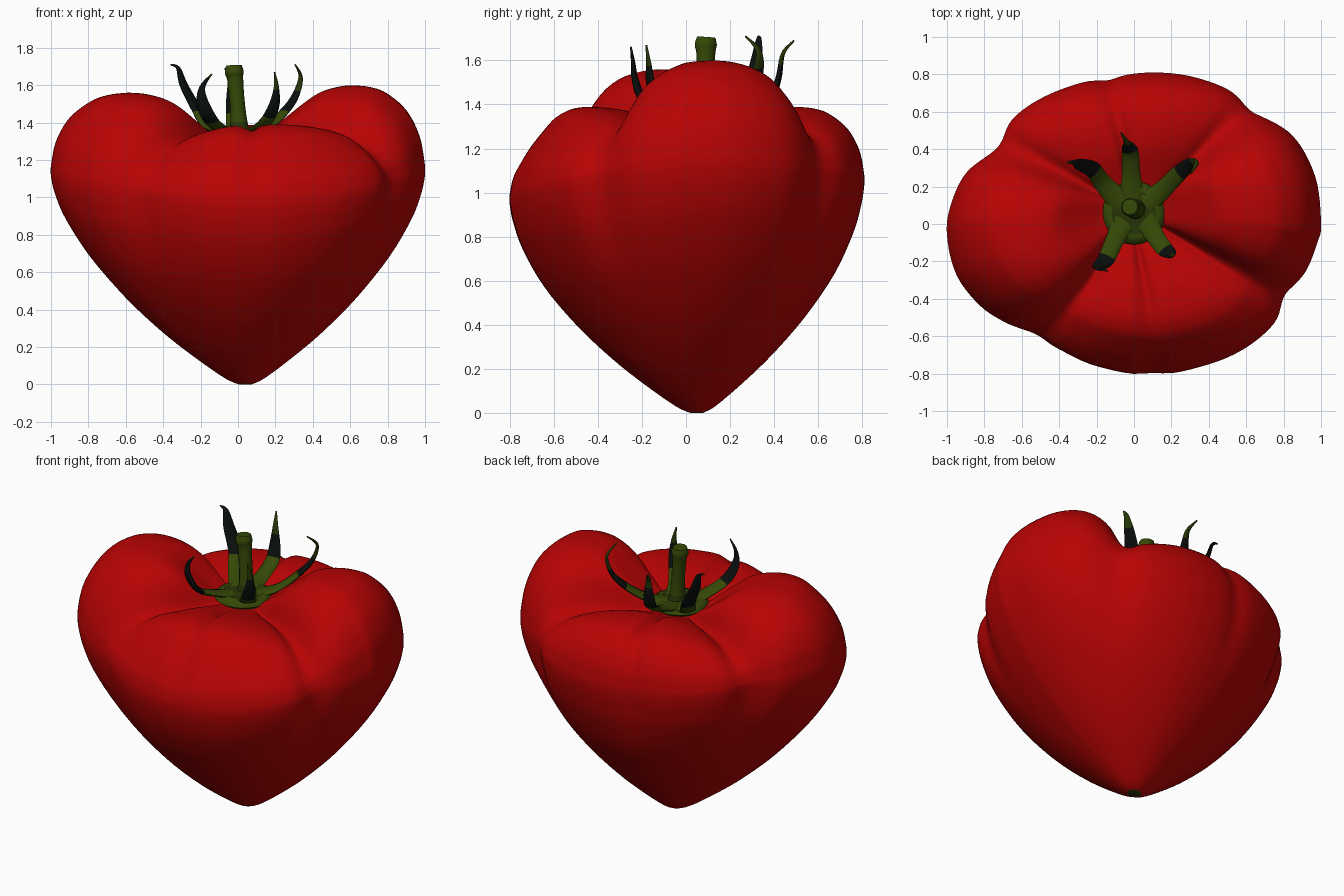
import bpy, bmesh, math
from mathutils import Vector

cube = bpy.data.objects.get("Cube")
if cube:
    bpy.data.objects.remove(cube, do_unlink=True)


def material(name, color):
    mat = bpy.data.materials.new(name)
    mat.use_nodes = True
    mat.diffuse_color = (*color, 1)
    mat.node_tree.nodes["Principled BSDF"].inputs["Base Color"].default_value = (*color, 1)
    return mat


RED = material("ripe red", (0.48, 0.001, 0.001))
GREEN = material("leaf green", (0.036, 0.066, 0.002))
SHADE = material("deep green", (0.02, 0.036, 0.002))
DARK = material("dry black green", (0.003, 0.005, 0.004))


def spline(points, steps, closed=False):
    """Sample a Catmull-Rom curve through the points."""
    pts = [Vector(p) for p in points]
    n = len(pts)
    out = []
    for i in range(n if closed else n - 1):
        if closed:
            a, b, c, d = (pts[(i + k) % n] for k in (-1, 0, 1, 2))
        else:
            a, b, c, d = (pts[min(max(i + k, 0), n - 1)] for k in (-1, 0, 1, 2))
        for s in range(steps):
            t = s / steps
            out.append(b + (c - a) * (t / 2) + (2 * a - 5 * b + 4 * c - d) * (t * t / 2)
                       + (3 * b - a - 3 * c + d) * (t ** 3 / 2))
    if not closed:
        out.append(pts[-1])
    return out


def skin(name, rings, mats, rule=lambda t: 0, angle=60):
    """Join rings of equal length into a closed, smooth shaded object."""
    bm = bmesh.new()
    loops = [[bm.verts.new(p) for p in ring] for ring in rings]
    n = len(loops[0])
    for j in range(len(loops) - 1):
        low, high = loops[j], loops[j + 1]
        for i in range(n):
            k = (i + 1) % n
            face = bm.faces.new((low[i], low[k], high[k], high[i]))
            face.material_index = rule((j + 0.5) / (len(loops) - 1))
    bm.faces.new(loops[0][::-1]).material_index = rule(0)
    bm.faces.new(loops[-1]).material_index = rule(1)
    bmesh.ops.recalc_face_normals(bm, faces=bm.faces)
    mesh = bpy.data.meshes.new(name)
    bm.to_mesh(mesh)
    bm.free()
    obj = bpy.data.objects.new(name, mesh)
    bpy.context.collection.objects.link(obj)
    for mat in mats:
        mesh.materials.append(mat)
    bpy.ops.object.select_all(action="DESELECT")
    obj.select_set(True)
    bpy.context.view_layer.objects.active = obj
    bpy.ops.object.shade_smooth_by_angle(angle=math.radians(angle))
    return obj


def angle_gap(a, degrees):
    return (math.degrees(a) - degrees + 180) % 360 - 180


def ease(a, b, v):
    t = min(max((v - a) / (b - a), 0), 1)
    return t * t * (3 - 2 * t)


# Fruit: widest outline, and lobes as (centre angle, half width, crown height, base height)
AXIS = Vector((0.04, 0.05))
DIMPLE = Vector((0.0, 0.07))
outline = spline([
    (1, 0), (.97, .25), (.85, .47), (.65, .6), (.5, .72), (.3, .79), (.1, .81), (-.1, .79),
    (-.3, .75), (-.5, .67), (-.65, .56), (-.75, .4), (-.9, .27), (-.98, .1), (-1, -.06),
    (-.95, -.27), (-.83, -.43), (-.7, -.52), (-.54, -.59), (-.4, -.67), (-.2, -.76),
    (.1, -.81), (.4, -.75), (.6, -.66), (.75, -.53), (.82, -.38), (.92, -.25), (.98, -.1)], 6, True)
LOBES = [(7, 39, 1.6, 1.18), (192, 40, 1.56, 1.18), (-76, 64, 1.39, 1.13), (100, 66, 1.39, 1.13)]
CREASES = [(-30, 5, .03), (44, 5, .03), (153, 5, .03), (229, 5, .02), (-86, 5, .035), (104, 5, .04)]
lower = spline([(.035, 0), (.11, .03), (.27, .13), (.44, .25), (.63, .41), (.81, .6),
                (.93, .78), (.98, .9), (.997, .97), (1, 1)], 4)
upper = spline([(1, 0), (.997, .12), (.97, .42), (.9, .71), (.79, .91), (.7, .98), (.61, 1)], 5)
inner = spline([(.61, 1), (.53, .975), (.43, .86), (.29, .5), (.17, .18), (.06, 0)], 5)
profile = [(p, 0) for p in lower] + [(p, 1) for p in upper[1:]] + [(p, 2) for p in inner[1:]]

spokes = [p - AXIS for p in outline]
count = len(spokes)
reach = [s.length for s in spokes]
soft = [sum(reach[(i + k) % count] for k in range(-12, 13)) / 25 for i in range(count)]
angles = [math.atan2(s.y, s.x) for s in spokes]


def crown_height(a):
    best = 1.25
    for centre, half, top, base in LOBES:
        u = abs(angle_gap(a, centre)) / half
        if u < 1:
            best = max(best, base + (top - base) * math.sqrt(1 - u ** 2.5))
    return best


crowns = [crown_height(a) for a in angles]
crowns = [sum(crowns[(i + k) % count] for k in range(-2, 3)) / 5 for i in range(count)]
rings = []
for (rho, f), zone in profile:
    ring = []
    for i, a in enumerate(angles):
        front = max(0, -math.sin(a))
        waist = 1.05 + 0.09 * math.cos(a) ** 2 - 0.09 * front
        if zone == 0:
            z, high = f * waist, ease(0.45, 1, f)
        elif zone == 1:
            # the front lobe rolls over more gently than the others
            rise = f - 1.1 * front * f * f * (1 - f)
            z, high = waist + rise * (crowns[i] - waist), 1
        else:
            z, high = 1.29 + f * (crowns[i] - 1.29), 1
        r = rho * (soft[i] + (reach[i] - soft[i]) * high)
        # grooves fade out towards the tip and the dimple
        for centre, width, depth in CREASES:
            groove = depth * math.exp(-(angle_gap(a, centre) / width) ** 2)
            if zone:
                z -= groove * (ease(0, 1, f) if zone == 1 else ease(0, .6, f))
            if zone < 2:
                r -= groove * 0.4 * (ease(.5, 1, f) if zone == 0 else 1 - ease(.4, 1, f))
        centre = AXIS.lerp(DIMPLE, ease(0.6, 0.1, rho)) if zone == 2 else AXIS
        ring.append((centre.x + r * math.cos(a), centre.y + r * math.sin(a), z))
    rings.append(ring)
skin("fruit_body", rings, [RED, SHADE], lambda t: 1 if t < 0.007 else 0, 80)


# Stem and calyx: swept tubes with oval sections
def sweep(name, path, widths, thickness, mats, rule, sides=10):
    pts = spline(path, 6)
    sizes = spline([(w, h) for w, h in zip(widths, thickness)], 6)
    side = (pts[-1] - pts[0]).cross(Vector((0, 0, 1)))
    side = side.normalized() if side.length > 0.08 else Vector((1, 0, 0))
    loops = []
    for i, p in enumerate(pts):
        tangent = (pts[min(i + 1, len(pts) - 1)] - pts[max(i - 1, 0)]).normalized()
        across = (side - tangent * side.dot(tangent)).normalized()
        normal = tangent.cross(across)
        w, h = sizes[i]
        loops.append([p + across * (w * math.cos(q)) + normal * (h * math.sin(q))
                      for q in (2 * math.pi * k / sides for k in range(sides))])
    return skin(name, loops, mats, rule)


stem_path = [(.01, .075, 1.3), (.005, .08, 1.4), (-.005, .085, 1.52), (-.015, .09, 1.63), (-.02, .09, 1.67), (-.022, .092, 1.705)]
stem_size = [.07, .046, .04, .043, .05, .042]
sweep("stem", stem_path, stem_size, stem_size, [GREEN, SHADE], lambda t: 1 if t < 0.2 else 0, 12)

cap = []
for r, z in [(.12, 1.29), (.17, 1.325), (.16, 1.35), (.12, 1.365), (.1, 1.355), (.06, 1.365)]:
    cap.append([(r * math.cos(q), .06 + r * math.sin(q), z)
                for q in (math.pi * k / 12 for k in range(24))])
skin("calyx_disc", cap, [GREEN, SHADE], lambda t: 1 if t > 0.55 else 0)

# Sepals as (path, where the dry part begins and ends along it)
SEPALS = {
    "sepal_back_right": ([(-.05, .1, 1.34), (-.16, .21, 1.38), (-.22, .29, 1.47), (-.29, .32, 1.6), (-.32, .33, 1.69), (-.36, .33, 1.71)], .38, .95),
    "sepal_back": ([(-.01, .12, 1.34), (-.015, .26, 1.37), (-.02, .38, 1.43), (-.03, .42, 1.52), (-.04, .44, 1.63), (-.07, .49, 1.69)], .42, .7),
    "sepal_back_left": ([(.05, .1, 1.34), (.15, .18, 1.37), (.23, .26, 1.44), (.3, .32, 1.53), (.335, .33, 1.64), (.305, .27, 1.71)], .45, .68),
    "sepal_front_right": ([(-.04, .04, 1.34), (-.1, -.08, 1.37), (-.15, -.19, 1.42), (-.19, -.23, 1.51), (-.19, -.24, 1.59), (-.14, -.25, 1.66)], .36, .95),
    "sepal_front_left": ([(.05, .04, 1.34), (.11, -.06, 1.37), (.16, -.13, 1.42), (.195, -.16, 1.5), (.205, -.17, 1.59), (.195, -.18, 1.67)], .42, .78),
}
for name, (path, begin, end) in SEPALS.items():
    sweep(name, path, [.07, .05, .045, .034, .016, .004], [.02, .018, .016, .013, .009, .004],
          [GREEN, DARK, SHADE], lambda t: 0 if t < begin else 1 if t < end else 2)
